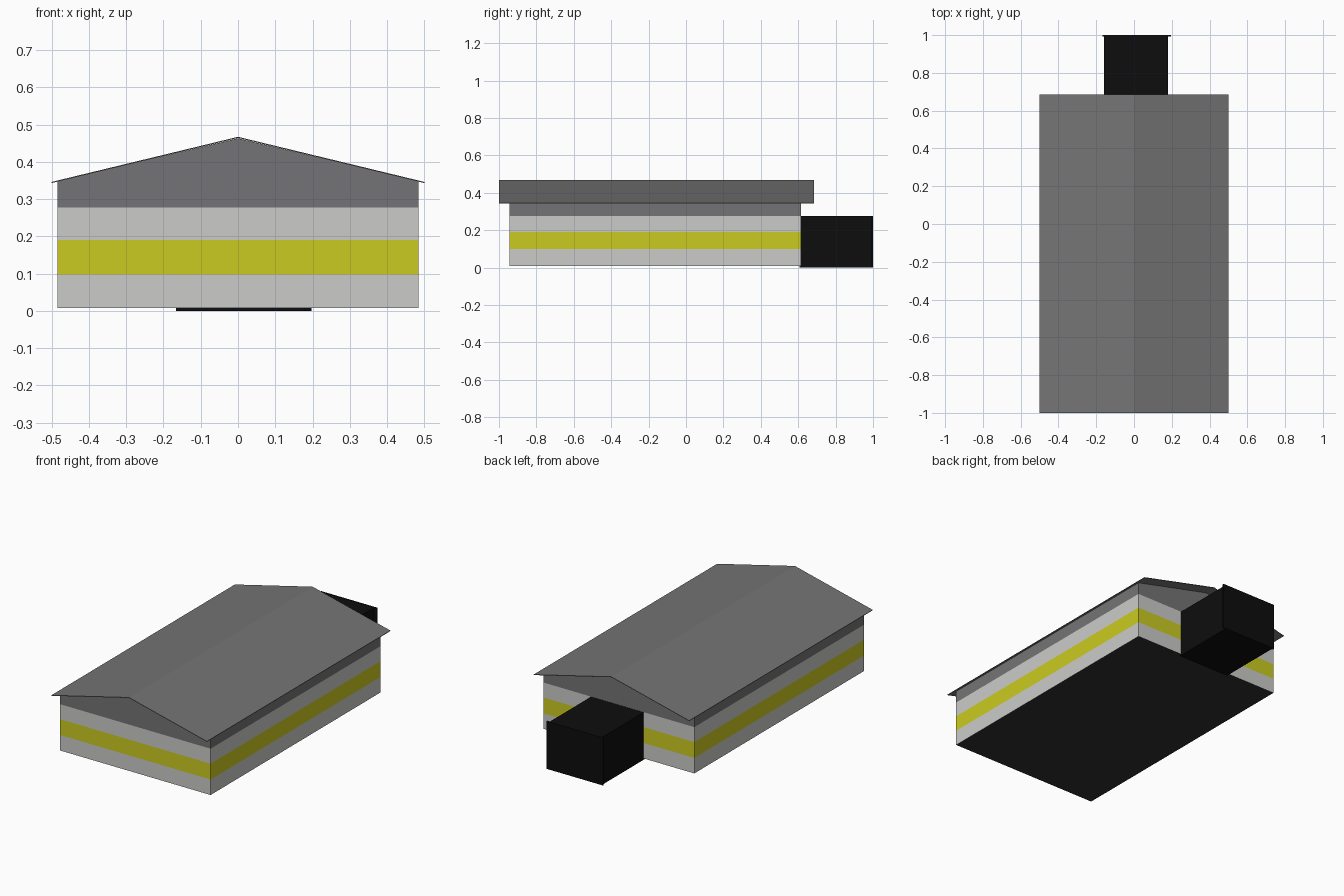
import bpy, bmesh

if "Cube" in bpy.data.objects:
    bpy.data.objects.remove(bpy.data.objects["Cube"])


def material(name, color):
    m = bpy.data.materials.new(name)
    m.diffuse_color = (*color, 1)
    m.use_nodes = True
    m.node_tree.nodes["Principled BSDF"].inputs["Base Color"].default_value = m.diffuse_color
    return m


GREY = material("roof grey", (0.175, 0.175, 0.18))
LIGHT = material("wall light grey", (0.60, 0.60, 0.59))
YELLOW = material("band yellow", (0.60, 0.60, 0.015))
BLACK = material("annex black", (0.004, 0.004, 0.004))
FLOOR = material("floor dark grey", (0.03, 0.03, 0.03))


def finish(name, bm, mats):
    bmesh.ops.recalc_face_normals(bm, faces=bm.faces)
    me = bpy.data.meshes.new(name)
    bm.to_mesh(me)
    bm.free()
    for m in mats:
        me.materials.append(m)
    ob = bpy.data.objects.new(name, me)
    bpy.context.collection.objects.link(ob)
    return ob


def prism(profile, y0, y1):
    """Extrude an x-z profile along y."""
    bm = bmesh.new()
    face = bm.faces.new([bm.verts.new((x, y0, z)) for x, z in profile])
    ext = bmesh.ops.extrude_face_region(bm, geom=[face])
    verts = [g for g in ext["geom"] if isinstance(g, bmesh.types.BMVert)]
    bmesh.ops.translate(bm, verts=verts, vec=(0, y1 - y0, 0))
    return bm


def box(name, x0, x1, y0, y1, z0, z1, mat):
    return finish(name, prism([(x0, z0), (x1, z0), (x1, z1), (x0, z1)], y0, y1), [mat])


# Gabled hall, cut into horizontal colour bands
HW = 0.484
bm = prism([(-HW, 0.008), (HW, 0.008), (HW, 0.348), (0, 0.463), (-HW, 0.348)], -0.943, 0.615)
BANDS = (0.098, 0.19, 0.277)
for z in BANDS:
    bmesh.ops.bisect_plane(bm, geom=bm.verts[:] + bm.edges[:] + bm.faces[:],
                           plane_co=(0, 0, z), plane_no=(0, 0, 1))
bm.normal_update()
for f in bm.faces:
    zs = [v.co.z for v in f.verts]
    mid = (min(zs) + max(zs)) / 2
    if max(zs) < 0.01:
        f.material_index = 3                       # floor
    elif mid > BANDS[2]:
        f.material_index = 2                       # gables and top strip
    elif BANDS[0] < mid < BANDS[1]:
        f.material_index = 1                       # yellow stripe
finish("hall_walls", bm, [LIGHT, YELLOW, GREY, FLOOR])

# Thin pitched roof with overhang
finish("roof", prism([(-0.5, 0.346), (0, 0.467), (0.5, 0.346),
                      (0.5, 0.343), (0, 0.464), (-0.5, 0.343)], -1.0, 0.685), [GREY])

# Black rear annex with end plate and base slab
box("annex", -0.158, 0.18, 0.61, 0.997, 0.002, 0.276, BLACK)
box("annex_end_plate", -0.166, 0.197, 0.993, 1.0, 0.0, 0.277, BLACK)
box("annex_base", -0.158, 0.18, 0.606, 0.995, 0.0, 0.008, BLACK)
